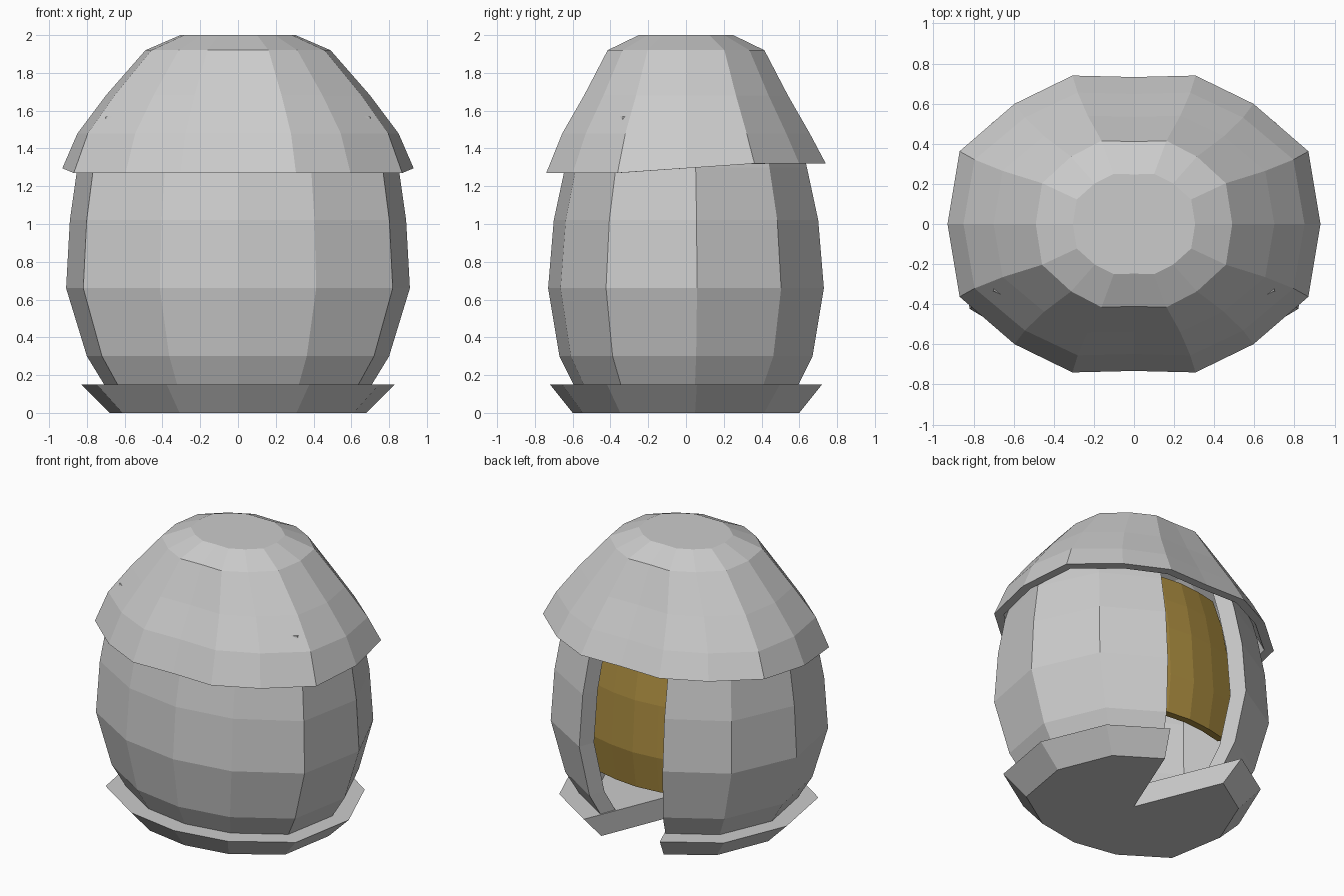
import bpy, bmesh

if "Cube" in bpy.data.objects:
    bpy.data.objects.remove(bpy.data.objects["Cube"])


def finish(name, bm, color=None):
    bmesh.ops.recalc_face_normals(bm, faces=bm.faces)
    me = bpy.data.meshes.new(name)
    bm.to_mesh(me)
    bm.free()
    ob = bpy.data.objects.new(name, me)
    bpy.context.collection.objects.link(ob)
    if color:
        mat = bpy.data.materials.new(name + "_paint")
        mat.diffuse_color = color
        mat.use_nodes = True
        mat.node_tree.nodes["Principled BSDF"].inputs["Base Color"].default_value = mat.diffuse_color
        me.materials.append(mat)
    return ob


def rings(bm, outline, profile, inset=0, drop=0):
    """One ring of vertices per profile point (z, x radius, y radius)."""
    return [[bm.verts.new((x * (a - inset), y * (b - inset), z - drop)) for x, y in outline]
            for z, a, b in profile]


def skin(bm, rows, closed):
    n = len(rows[0])
    for lo, hi in zip(rows, rows[1:]):
        for i in range(n if closed else n - 1):
            j = (i + 1) % n
            bm.faces.new((lo[i], lo[j], hi[j], hi[i]))


def panel(name, outline, profile, thick, color=None):
    """Curved open panel with thickness."""
    bm = bmesh.new()
    out = rings(bm, outline, profile)
    inn = rings(bm, outline, profile, thick)
    skin(bm, out, False)
    skin(bm, inn, False)
    for k in (0, -1):
        skin(bm, [out[k], inn[k]], False)
        skin(bm, [[r[k] for r in out], [r[k] for r in inn]], False)
    return finish(name, bm, color)


# Plan outline of wall and base, open at the back (unit radii)
half = [(.36, 1), (.78, .69), (1, .08), (.9, -.58), (.455, -.91)]
outline = half + [(0, -1)] + [(-x, y) for x, y in reversed(half)]

# Flared base with a wedge cut out at the doorway
bm = bmesh.new()
base = rings(bm, outline + [(0, 0)], [(0, .68, .6), (.15, .83, .72)])
skin(bm, base, True)
for r in base:
    bm.faces.new(r)
finish("base", bm)

# Barrel-shaped wall, its top tucked under the roof
panel("wall", outline,
      [(.12, .69, .58), (.3, .8, .67), (.66, .91, .73), (1.02, .89, .7),
       (1.3, .85, .64), (1.57, .775, .575)], .11)

# Curved door panel set inside the doorway
panel("door", [(.46, .9), (.23, .97), (0, 1), (-.23, .97), (-.46, .9)],
      [(.4, .74, .56), (.66, .78, .6), (1.02, .76, .575), (1.25, .73, .53), (1.45, .67, .47)],
      .05, (.4, .26, .05, 1))

# Faceted dome roof, rim slightly higher at the back
q = [(1, 0), (.935, .49), (.64, .81), (.33, 1)]
roof_outline = (q + [(0, .99)] + [(-x, y) for x, y in reversed(q)]
                + [(-x, -y) for x, y in q[1:]] + [(0, -.99)]
                + [(x, -y) for x, y in reversed(q[1:])])
prof = [(1.295, .93, .74), (1.48, .85, .655), (1.68, .7, .54), (1.92, .49, .415), (2, .305, .25)]
bm = bmesh.new()
out = rings(bm, roof_outline, prof)
inn = rings(bm, roof_outline, prof, .06)
for v in inn[-1] + inn[-2]:
    v.co.z -= .05
for v in out[0] + inn[0]:
    v.co.z += max(-.025, min(.025, v.co.y * .07))
skin(bm, out, True)
skin(bm, inn, True)
skin(bm, [out[0], inn[0]], True)
bm.faces.new(out[-1])
bm.faces.new(inn[-1])
finish("roof", bm)
